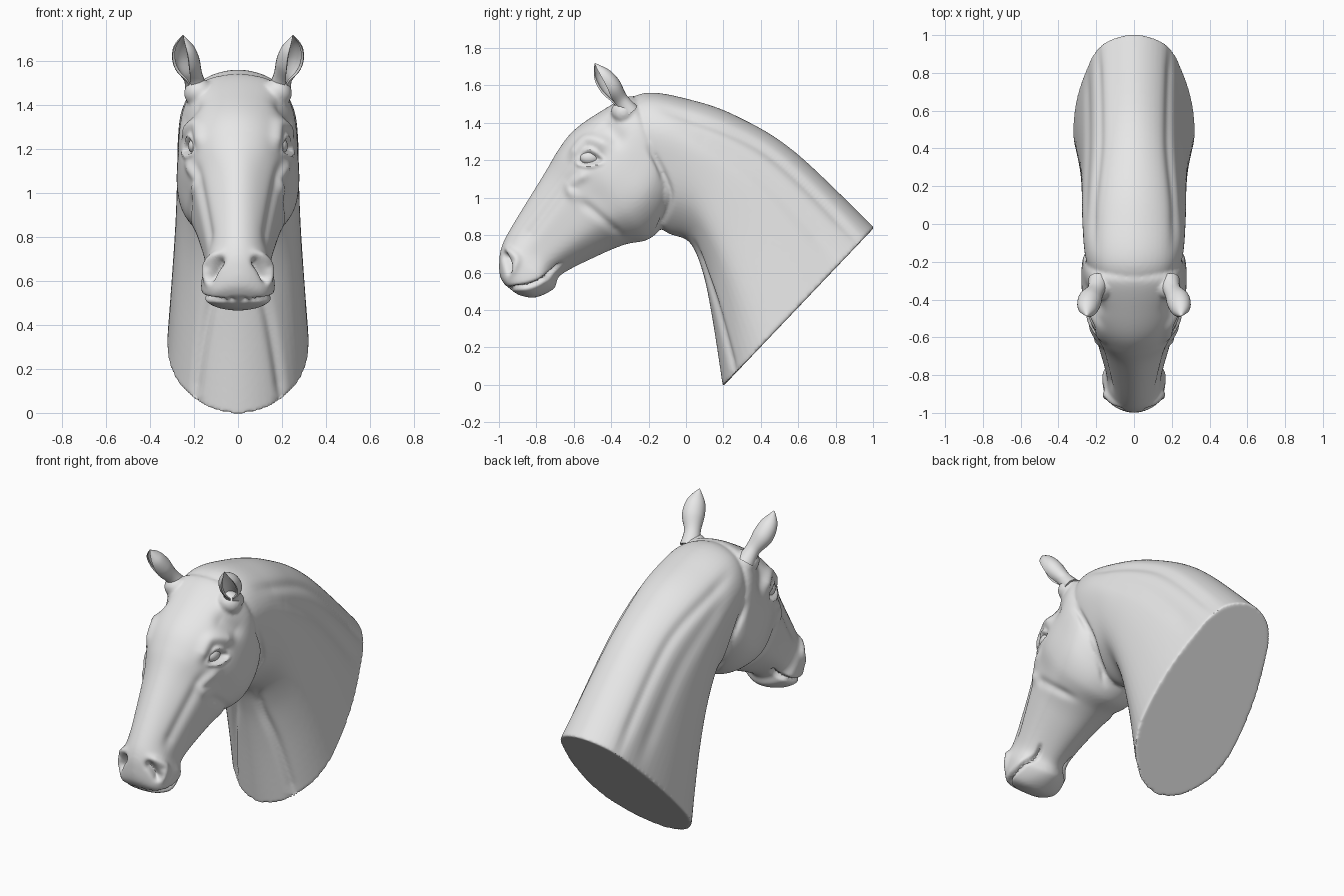
import bpy, bmesh, math
from mathutils import Vector, Matrix, kdtree
from mathutils.bvhtree import BVHTree

if "Cube" in bpy.data.objects:
    bpy.data.objects.remove(bpy.data.objects["Cube"])

grey = bpy.data.materials.new("plain_grey")
grey.diffuse_color = (0.8, 0.8, 0.8, 1)
grey.use_nodes = True
grey.node_tree.nodes["Principled BSDF"].inputs["Base Color"].default_value = grey.diffuse_color


def spline(pts, n, closed=False):
    """Catmull-Rom curve through points of any dimension."""
    m, out = len(pts), []
    for i in range(m if closed else m - 1):
        pick = (lambda k: pts[k % m]) if closed else (lambda k: pts[max(0, min(m - 1, k))])
        a, b, c, d = (pick(i + k) for k in (-1, 0, 1, 2))
        for s in range(n):
            t = s / n
            out.append(tuple(0.5 * (2 * q + (r - p) * t + (2 * p - 5 * q + 4 * r - u) * t * t
                                    + (3 * q - p - 3 * r + u) * t ** 3)
                             for p, q, r, u in zip(a, b, c, d)))
    if not closed:
        out.append(tuple(pts[-1]))
    return out


def skin(bm, loops):
    """Bridge equal point loops and cap both ends."""
    rings = [[bm.verts.new(p) for p in loop] for loop in loops]
    n = len(rings[0])
    for a, b in zip(rings, rings[1:]):
        for i in range(n):
            bm.faces.new((a[i], a[(i + 1) % n], b[(i + 1) % n], b[i]))
    bm.faces.new(rings[0])
    bm.faces.new(rings[-1])


HEIGHTS = [(1 - math.cos(math.pi * k / 6)) / 2 for k in range(1, 6)]


def section(s):
    """Underside point, topside point and five half widths -> closed loop."""
    by, bz, ty, tz, *w = s
    side = list(zip(w, HEIGHTS))
    ctrl = [(0, 0)] + side + [(0, 1)] + [(-x, h) for x, h in reversed(side)]
    return [(x, by + (ty - by) * h, bz + (tz - bz) * h) for x, h in spline(ctrl, 6, True)]


def finish(ob, angle=50):
    ob.data.materials.clear()
    ob.data.materials.append(grey)
    bpy.ops.object.select_all(action='DESELECT')
    ob.select_set(True)
    bpy.context.view_layer.objects.active = ob
    bpy.ops.object.shade_smooth_by_angle(angle=math.radians(angle))


def make(name, bm):
    bmesh.ops.recalc_face_normals(bm, faces=bm.faces[:])
    me = bpy.data.meshes.new(name)
    bm.to_mesh(me)
    bm.free()
    ob = bpy.data.objects.new(name, me)
    bpy.context.collection.objects.link(ob)
    return ob


# Head, from muzzle to poll
HEAD = [
    (-.915, .492, -.972, .538, .025, .055, .065, .05, .025),
    (-.875, .474, -.994, .58, .055, .105, .12, .10, .05),
    (-.80, .468, -.999, .645, .09, .15, .155, .125, .065),
    (-.705, .515, -.988, .73, .08, .16, .162, .14, .075),
    (-.665, .59, -.935, .84, .07, .14, .145, .125, .07),
    (-.46, .695, -.76, 1.125, .10, .185, .195, .17, .09),
    (-.325, .75, -.68, 1.26, .13, .225, .23, .205, .125),
    (-.20, .778, -.60, 1.36, .15, .255, .27, .235, .15),
    (-.115, .865, -.475, 1.45, .16, .265, .275, .245, .165),
    (-.085, 1.0, -.31, 1.54, .18, .25, .26, .24, .17),
    (-.10, 1.12, -.24, 1.52, .10, .19, .19, .16, .09),
]
# Neck, from inside the head to the slanted base
NECK = [
    (-.20, .88, -.40, 1.47, .09, .16, .20, .19, .13),
    (-.095, .81, -.22, 1.56, .10, .20, .245, .25, .165),
    (.02, .76, .02, 1.525, .12, .225, .268, .262, .165),
    (.09, .60, .27, 1.437, .13, .245, .277, .255, .16),
    (.14, .36, .58, 1.247, .15, .27, .288, .25, .155),
    (.197, -.01, 1.006, .84, .185, .308, .315, .26, .172),
]
bm = bmesh.new()
for part in (HEAD, NECK):
    skin(bm, [section(s) for s in spline(part, 8)])
# Ear roots
for x in (.178, -.178):
    bmesh.ops.create_icosphere(bm, subdivisions=3, radius=.068,
                               matrix=Matrix.Translation((x, -.335, 1.455)))
body = make("head_and_neck", bm)
bpy.context.view_layer.objects.active = body
fuse = body.modifiers.new("fuse", 'REMESH')
fuse.mode, fuse.voxel_size = 'VOXEL', 0.009
bpy.ops.object.modifier_apply(modifier=fuse.name)
soft = body.modifiers.new("soften", 'SMOOTH')
soft.factor, soft.iterations = 0.5, 7
bpy.ops.object.modifier_apply(modifier=soft.name)

# Sculpted strokes: radius, push along the normal, side-view path (y, z)
STROKES = [
    (.018, -.014, [(-.20, 1.27), (-.085, 1.02), (-.16, .82)]),        # jaw edge
    (.026, -.011, [(-.61, 1.01), (-.487, .92), (-.34, .79)]),         # cheek front
    (.028, .014, [(-.52, 1.13), (-.63, 1.06), (-.56, .97)]),          # face crest
    (.035, -.014, [(-.60, 1.13), (-.87, .77)]),                       # face hollow
    (.05, -.016, [(-.44, 1.40), (-.36, 1.31)]),                       # temple
    (.035, .020, [(-.61, 1.22), (-.53, 1.31), (-.41, 1.28)]),         # brow
    (.030, -.026, [(-.56, 1.212), (-.46, 1.212)]),                    # eye socket
    (.013, .014, [(-.585, 1.19), (-.52, 1.256), (-.44, 1.205)]),      # upper lid
    (.012, .012, [(-.585, 1.18), (-.515, 1.168), (-.44, 1.19)]),      # lower lid
    (.022, .016, [(-.965, .73), (-.905, .67), (-.935, .59)]),         # nostril rim
    (.021, -.045, [(-.972, .695), (-.942, .61)]),                     # nostril
    (.012, -.026, [(-.67, .65), (-.79, .548), (-.96, .51)]),          # mouth
    (.035, -.012, [(-.12, 1.47), (.42, 1.25), (.95, .74)]),           # crest groove
    (.05, -.009, [(-.02, 1.38), (.40, 1.11), (.80, .68)]),            # neck muscle
    (.028, -.016, [(.05, .76), (.165, .42), (.27, .03)]),             # throat groove
]
bm = bmesh.new()
bm.from_mesh(body.data)
bm.normal_update()
bm.verts.ensure_lookup_table()
surface = BVHTree.FromBMesh(bm)
tree = kdtree.KDTree(len(bm.verts))
for v in bm.verts:
    tree.insert(v.co, v.index)
tree.balance()
CUT = Vector((0, .72, -.69))


def on_side(y, z):
    hit = surface.ray_cast(Vector((1, y, z)), Vector((-1, 0, 0)))[0]
    return hit or surface.find_nearest(Vector((.03, y, z)))[0]


offset = {}
for radius, push, path in STROKES:
    weight = {}
    line = spline(path, 40)
    for k, (y, z) in enumerate(line):
        u = k / (len(line) - 1)
        taper = min(1, .15 + 5 * u, .15 + 5 * (1 - u))
        p = on_side(y, z)
        for side in (1, -1):
            for _, i, d in tree.find_range((p.x * side, p.y, p.z), radius * 2.4):
                weight[i] = max(weight.get(i, 0), taper * math.exp(-(d / radius) ** 2))
    for i, w in weight.items():
        v = bm.verts[i]
        if v.co.y > .15 and v.normal.dot(CUT) > .6:
            continue
        offset[i] = offset.get(i, Vector()) + v.normal * push * w
eye_spot = on_side(-.515, 1.214)
for i, o in offset.items():
    bm.verts[i].co += o
bm.to_mesh(body.data)
bm.free()
finish(body)

# Eyes
for side, label in ((1, "left"), (-1, "right")):
    bpy.ops.mesh.primitive_uv_sphere_add(
        segments=32, ring_count=16, radius=1,
        location=((eye_spot.x - .042) * side, eye_spot.y, eye_spot.z))
    eye = bpy.context.object
    eye.name = label + "_eye"
    eye.scale = (.04, .056, .040)
    finish(eye)

# Ears: closed at the root, opening into a hollow cup (x, y, z, half width, half angle)
EAR = [(.185, -.305, 1.46, .058, 176), (.203, -.352, 1.525, .046, 172), (.234, -.405, 1.595, .063, 142),
       (.247, -.452, 1.66, .050, 132), (.250, -.487, 1.718, .003, 140)]
for side, label in ((1, "left"), (-1, "right")):
    path, loops = spline(EAR, 7), []
    for k, (x, y, z, w, wide) in enumerate(path):
        a, b = path[max(k - 1, 0)], path[min(k + 1, len(path) - 1)]
        axis = (Vector(b[:3]) - Vector(a[:3])).normalized()
        front = Vector((.5, -.8, -.3))
        front = (front - axis * front.dot(axis)).normalized()
        across = axis.cross(front)
        arc = [math.radians(wide * (j / 10 - 1)) for j in range(21)]
        ring = [(t, 1.0) for t in arc] + [(t, .8) for t in reversed(arc)]
        loop = []
        for t, r in ring:
            p = Vector((x, y, z)) + across * math.sin(t) * w * r - front * math.cos(t) * w * r * .9
            loop.append((p.x * side, p.y, p.z))
        loops.append(loop)
    bm = bmesh.new()
    skin(bm, loops)
    finish(make(label + "_ear", bm), 60)
